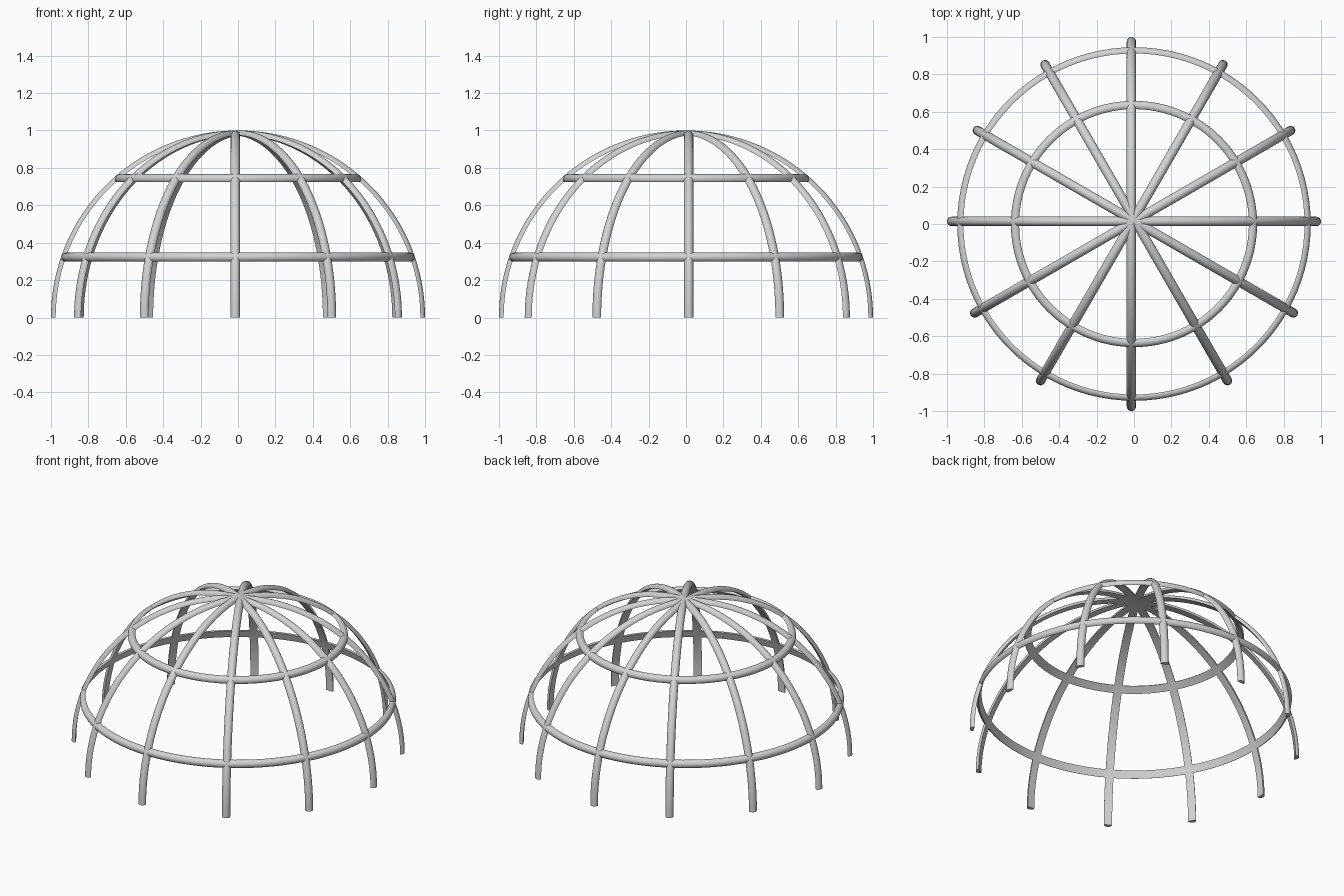
import bpy, bmesh
from math import sin, cos, pi, radians

if "Cube" in bpy.data.objects:
    bpy.data.objects.remove(bpy.data.objects["Cube"], do_unlink=True)

BAR = 0.025           # radius of the half-round bar
BASE = 1.0 - BAR      # sphere radius of the flat inner face
SHIFT = 0.014         # sideways offset of every arch

grey = bpy.data.materials.new("light_grey")
grey.use_nodes = True
colour = (0.65, 0.65, 0.65, 1)
grey.diffuse_color = colour
grey.node_tree.nodes["Principled BSDF"].inputs["Base Color"].default_value = colour

# Half-round section: (outward, sideways) pairs, flat side towards the centre
SECTION = [(BAR * cos(a), BAR * sin(a))
           for a in (-pi / 2 + pi * i / 12 for i in range(13))]


def sweep(name, rows, closed):
    """Join successive section rows into a bar, looped or capped."""
    bm = bmesh.new()
    loops = [[bm.verts.new(p) for p in row] for row in rows]
    pairs = list(zip(loops, loops[1:]))
    if closed:
        pairs.append((loops[-1], loops[0]))
    else:
        bm.faces.new(loops[0])
        bm.faces.new(loops[-1])
    n = len(SECTION)
    for a, b in pairs:
        for i in range(n):
            j = (i + 1) % n
            bm.faces.new((a[i], a[j], b[j], b[i]))
    bmesh.ops.recalc_face_normals(bm, faces=bm.faces)
    mesh = bpy.data.meshes.new(name)
    bm.to_mesh(mesh)
    bm.free()
    mesh.materials.append(grey)
    ob = bpy.data.objects.new(name, mesh)
    bpy.context.collection.objects.link(ob)
    bpy.ops.object.select_all(action='DESELECT')
    ob.select_set(True)
    bpy.context.view_layer.objects.active = ob
    bpy.ops.object.shade_smooth_by_angle(angle=radians(40))
    return ob


def arch_row(t):
    return [((BASE + d) * cos(t), w + SHIFT, (BASE + d) * sin(t)) for d, w in SECTION]


def ring_row(lat, t):
    row = []
    for d, w in SECTION:
        r = (BASE + d) * cos(lat) - w * sin(lat)
        z = (BASE + d) * sin(lat) + w * cos(lat)
        row.append((r * cos(t), r * sin(t), z))
    return row


# Six half-circle arches crossing at the top
for k in range(6):
    arch = sweep(f"arch_{k + 1}", [arch_row(pi * i / 64) for i in range(65)], False)
    arch.rotation_euler.z = radians(-60 + 30 * k)

# Two horizontal rings, tilted to follow the dome
for name, lat in (("lower_ring", 19.3), ("upper_ring", 49.5)):
    sweep(name, [ring_row(radians(lat), 2 * pi * i / 96) for i in range(96)], True)
